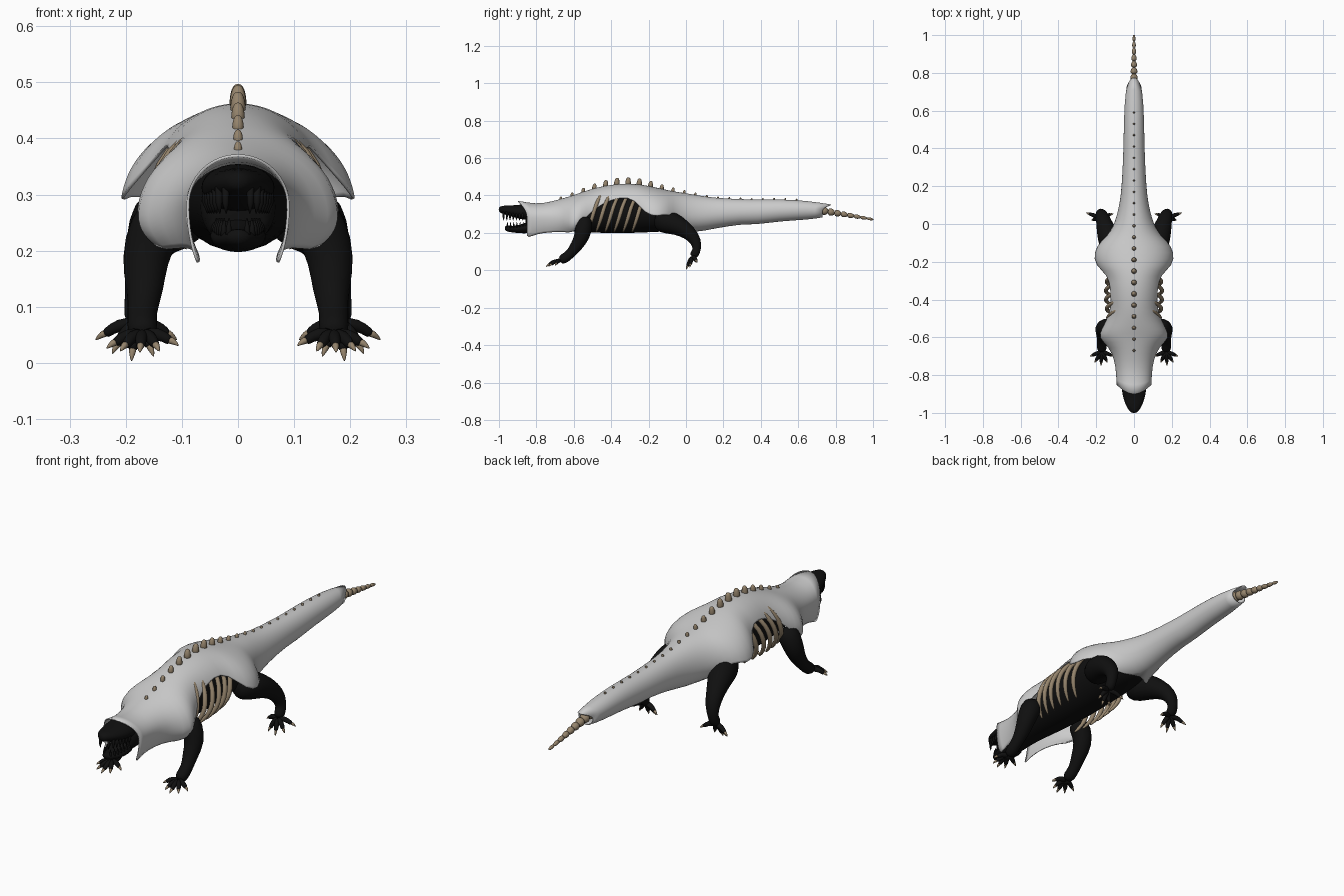
import bpy, bmesh
from math import sin, cos, pi, radians, exp
from mathutils import Vector

cube = bpy.data.objects.get("Cube")
if cube:
    bpy.data.objects.remove(cube, do_unlink=True)


def material(name, r, g, b):
    mat = bpy.data.materials.new(name)
    mat.use_nodes = True
    mat.diffuse_color = (r, g, b, 1)
    mat.node_tree.nodes["Principled BSDF"].inputs["Base Color"].default_value = (r, g, b, 1)
    return mat


shell_grey = material("pale shell", .6, .6, .6)
bone = material("bone", .3, .23, .15)
black = material("black skin", .005, .005, .005)


def skin(bm, rings, closed=True):
    """Join consecutive rings of points with quads, capping closed ones."""
    rows = [[bm.verts.new(p) for p in ring] for ring in rings]
    n = len(rows[0])
    for a, b in zip(rows, rows[1:]):
        for i in range(n if closed else n - 1):
            j = (i + 1) % n
            bm.faces.new((a[i], a[j], b[j], b[i]))
    if closed:
        bm.faces.new(rows[0])
        bm.faces.new(rows[-1])


def tube(bm, points, radii, sides=8):
    """Round tapered tube through the points."""
    pts = [Vector(p) for p in points]
    whole = pts[-1] - pts[0]
    axis = min(range(3), key=lambda k: abs(whole[k]))
    ref = Vector([float(k == axis) for k in range(3)])
    rings = []
    for i, (p, r) in enumerate(zip(pts, radii)):
        t = (pts[min(i + 1, len(pts) - 1)] - pts[max(i - 1, 0)]).normalized()
        u = t.cross(ref).normalized()
        v = t.cross(u)
        rings.append([p + r * (u * cos(a) + v * sin(a))
                      for a in (2 * pi * k / sides for k in range(sides))])
    skin(bm, rings)


def oval_loft(bm, sections, sides=14):
    """Loft along y of ovals given as y, half width, middle height, half height."""
    skin(bm, [[(w * cos(a), y, z + h * sin(a))
               for a in (2 * pi * k / sides for k in range(sides))]
              for y, w, z, h in sections])


def finish(name, bm, mat, mirror=False, subdiv=1, thickness=0):
    bmesh.ops.remove_doubles(bm, verts=bm.verts, dist=.0002)
    bmesh.ops.recalc_face_normals(bm, faces=bm.faces)
    mesh = bpy.data.meshes.new(name)
    bm.to_mesh(mesh)
    bm.free()
    mesh.materials.append(mat)
    for poly in mesh.polygons:
        poly.use_smooth = True
    obj = bpy.data.objects.new(name, mesh)
    bpy.context.collection.objects.link(obj)
    if mirror:
        obj.modifiers.new("mirror", 'MIRROR')
    if subdiv:
        sub = obj.modifiers.new("smooth", 'SUBSURF')
        sub.levels = sub.render_levels = subdiv
    if thickness:
        solid = obj.modifiers.new("thickness", 'SOLIDIFY')
        solid.thickness = thickness
        solid.offset = 0
    return obj


# Draped shell: y, half width, middle, top, bottom, angle of the lower edge
shell = [
    (-.85, .09, .28, .37, .11, -40),
    (-.8, .092, .28, .35, .15, -40),
    (-.72, .1, .28, .365, .15, -35),
    (-.65, .13, .27, .385, .16, -35),
    (-.6, .19, .25, .4, .17, -40),
    (-.56, .175, .27, .415, .2, -12),
    (-.51, .145, .29, .43, .2, 8),
    (-.45, .13, .3, .447, .2, 22),
    (-.35, .15, .3, .462, .2, 36),
    (-.27, .155, .3, .459, .2, 30),
    (-.22, .205, .28, .453, .2, 7),
    (-.15, .213, .27, .438, .2, 5),
    (-.09, .178, .28, .424, .2, 12),
    (-.05, .135, .29, .417, .2, -25),
    (0, .105, .29, .41, .2, -60),
    (.06, .085, .29, .4, .205, -90),
    (.15, .066, .3, .385, .225, -90),
    (.3, .058, .31, .378, .25, -90),
    (.37, .055, .31, .376, .245, -90),
    (.5, .052, .32, .378, .265, -90),
    (.65, .048, .325, .37, .272, -90),
    (.73, .036, .318, .35, .285, -90)]
rings = []
for y, w, mid, top, bottom, edge in shell:
    lean = -.05 if y == shell[0][0] else .045 if y == shell[-1][0] else 0
    ring = []
    for k in range(25):
        a = radians(edge + (180 - 2 * edge) * k / 24)
        s = sin(a)
        ring.append((w * cos(a), y + lean * max(0, s) ** 2,
                     mid + s * (top - mid if s > 0 else mid - bottom)))
    rings.append(ring)
bm = bmesh.new()
skin(bm, rings, closed=False)
finish("shell", bm, shell_grey, thickness=.005)


def ridge(y):
    """Height of the shell's ridge at y."""
    for a, b in zip(shell, shell[1:]):
        if a[0] <= y <= b[0]:
            return a[3] + (b[3] - a[3]) * (y - a[0]) / (b[0] - a[0])


# Row of blunt spines, tallest over the ribs
bm = bmesh.new()
for k in range(22):
    y = -.67 + .06 * k
    g = exp(-((y + .32) / .28) ** 2)
    r, h, z = .006 + .011 * g, .009 + .028 * g, ridge(y)
    tube(bm, [(0, y, z - .01), (0, y, z + h * .3), (0, y + .002, z + h * .75),
              (0, y + .004, z + h)], [r, r, r * .75, r * .4])
finish("back_spines", bm, bone)

# Bare tail vertebrae
bm = bmesh.new()
for k in range(9):
    y, z, r = .69 + .0345 * k, .325 - .006 * k, .029 - .0025 * k
    tube(bm, [(0, y, z), (0, y + .01, z), (0, y + .024, z - .004), (0, y + .037, z - .006)],
         [r * .6, r, r * .85, r * .45])
finish("tail_bones", bm, bone)

# Torso and neck
bm = bmesh.new()
oval_loft(bm, [(-.86, .06, .275, .07), (-.84, .07, .278, .077), (-.75, .075, .28, .065),
               (-.6, .1, .29, .085), (-.5, .11, .3, .1), (-.4, .12, .315, .122),
               (-.25, .12, .315, .118), (-.1, .12, .305, .1), (0, .085, .3, .09), (.06, .05, .3, .06)])
finish("torso", bm, black)

# Open jaws
bm = bmesh.new()
oval_loft(bm, [(-.82, .06, .31, .04), (-.85, .07, .313, .046), (-.9, .064, .312, .037),
               (-.95, .05, .32, .028), (-.985, .03, .324, .022), (-1.002, .012, .324, .012)])
finish("upper_jaw", bm, black)
bm = bmesh.new()
oval_loft(bm, [(-.82, .05, .235, .035), (-.86, .053, .225, .03), (-.91, .045, .218, .018),
               (-.95, .03, .222, .018), (-.97, .014, .226, .012)])
finish("lower_jaw", bm, black)

# Teeth along both jaws
bm = bmesh.new()
for k in range(7):
    y = -.975 + .017 * k
    x = .022 + .035 * (k / 6) ** .6
    tube(bm, [(x, y, .315), (x, y, .285), (x * .95, y, .266)], [.007, .006, .001], 6)
    tube(bm, [(x * .75, y + .02, .22), (x * .75, y + .02, .24), (x * .72, y + .02, .258)],
         [.006, .005, .001], 6)
finish("teeth", bm, black, mirror=True, subdiv=0)

# Ribs
bm = bmesh.new()
for k in range(6):
    y = -.5 + .048 * k
    out = .14 + .012 * sin(pi * k / 5)
    tube(bm, [(.08, y + .05, .41), (out - .025, y + .03, .375), (out - .005, y + .012, .33),
              (out, y, .285), (out - .015, y - .015, .24), (out - .05, y - .03, .2)],
         [.009, .011, .012, .012, .01, .005])
finish("ribs", bm, bone, mirror=True)


def limb(name, joints, radii, tips):
    """Leg ending in a palm with five clawed digits."""
    leg, claws = bmesh.new(), bmesh.new()
    tube(leg, joints, radii, 12)
    palm = Vector(joints[-1])
    for tip in tips:
        tip = Vector(tip)
        knuckle = palm.lerp(tip, .45) + Vector((0, 0, .012))
        base = palm.lerp(tip, .72) + Vector((0, 0, .005))
        tube(leg, [palm, knuckle, base, base.lerp(tip, .15)], [.014, .012, .01, .007])
        tube(claws, [base, base.lerp(tip, .4) + Vector((0, 0, .003)), tip], [.008, .007, .001])
    finish(name, leg, black, mirror=True)
    finish(name + "_claws", claws, bone, mirror=True)


limb("front_legs",
     [(.12, -.55, .28), (.15, -.545, .24), (.168, -.555, .18), (.165, -.585, .13),
      (.172, -.62, .085), (.17, -.655, .06), (.17, -.675, .05)],
     [.045, .05, .043, .034, .025, .03, .018],
     [(.235, -.7, .025), (.21, -.735, .02), (.175, -.75, .018), (.14, -.735, .02), (.105, -.7, .03)])
limb("hind_legs",
     [(.09, -.16, .27), (.125, -.1, .26), (.145, -.04, .24), (.163, .02, .2),
      (.172, .055, .155), (.18, .06, .11), (.18, .045, .085), (.18, .035, .07)],
     [.06, .068, .055, .04, .032, .022, .026, .016],
     [(.255, .06, .04), (.225, .02, .015), (.19, 0, .002), (.15, .005, .01), (.108, .055, .04)])
